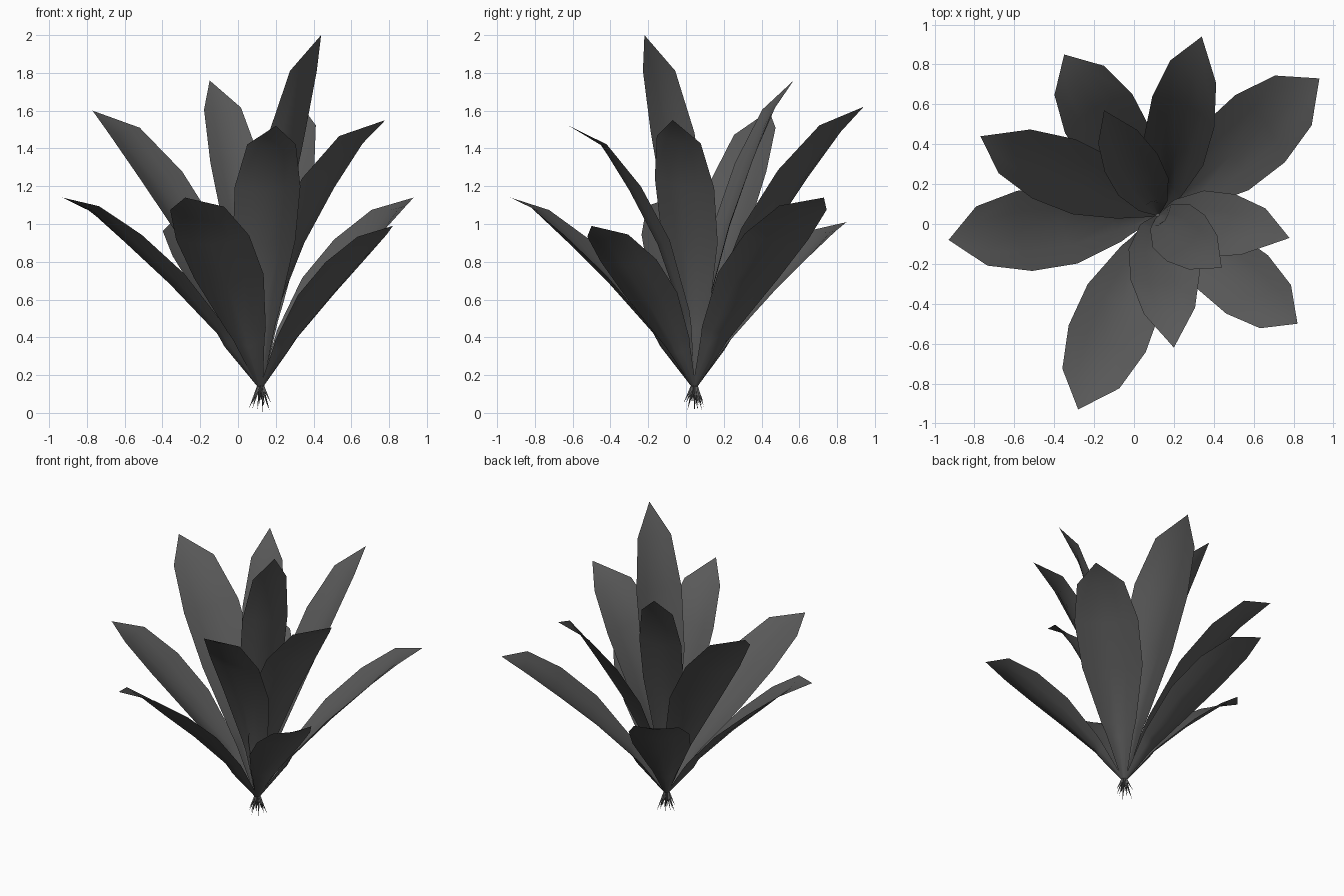
import bpy, bmesh, math, random
from mathutils import Vector

cube = bpy.data.objects.get("Cube")
if cube:
    bpy.data.objects.remove(cube, do_unlink=True)


def material(name, colour):
    m = bpy.data.materials.new(name)
    m.use_nodes = True
    m.diffuse_color = colour
    m.node_tree.nodes["Principled BSDF"].inputs["Base Color"].default_value = colour
    return m


leaf_grey = material("dark leaf grey", (0.1, 0.1, 0.1, 1))
crown = Vector((0.12, 0.045, 0.13))

# Leaf profile: distance along, edge arch, width, cup depth (relative to width)
PROFILE = [
    (0.00, 0.000, 0.06, 0.30),
    (0.20, 0.052, 0.42, 0.27),
    (0.25, 0.062, 0.54, 0.17),
    (0.50, 0.088, 0.95, 0.15),
    (0.71, 0.081, 1.00, 0.13),
    (0.89, 0.054, 0.74, 0.05),
]
ACROSS = (-1, -0.5, 0, 0.5, 1)


def finish(bm, name):
    mesh = bpy.data.meshes.new(name)
    bm.to_mesh(mesh)
    bm.free()
    mesh.materials.append(leaf_grey)
    obj = bpy.data.objects.new(name, mesh)
    bpy.context.collection.objects.link(obj)
    return obj


def leaf(name, tip, width, roll, bend):
    """One arched, cupped leaf from the crown to its tip."""
    tip = Vector(tip)
    chord = tip - crown
    length = chord.length
    along = chord.normalized()
    flat_side = Vector((-along.y, along.x, 0)).normalized()
    flat_up = along.cross(flat_side)
    side = flat_side * math.cos(roll) + flat_up * math.sin(roll)
    up = along.cross(side)
    bm = bmesh.new()
    rows = []
    for t, arch, w, cup in PROFILE:
        centre = crown + chord * t + flat_up * arch * length * bend
        rows.append([bm.verts.new(centre + side * (u * w * width / 2)
                                  - up * (cup * w * width * (1 - abs(u) ** 1.5)))
                     for u in ACROSS])
    for a, b in zip(rows, rows[1:]):
        for i in range(len(ACROSS) - 1):
            bm.faces.new((a[i], a[i + 1], b[i + 1], b[i]))
    end = bm.verts.new(tip)
    for i in range(len(ACROSS) - 1):
        bm.faces.new((rows[-1][i], rows[-1][i + 1], end))
    for f in bm.faces:
        f.smooth = True
    return finish(bm, name)


# Leaves in three tiers: tip, width, roll, bend
tiers = {
    "outer_leaf": [((0.93, 0.73, 1.14), 0.42, -0.10, 1.0),
                   ((-0.35, 0.85, 1.01), 0.39, 0.0, 1.0),
                   ((-0.93, -0.08, 1.14), 0.41, 0.10, 0.95),
                   ((-0.28, -0.93, 1.14), 0.41, 0.08, 0.95),
                   ((0.82, -0.50, 0.99), 0.36, 0.06, 0.9)],
    "middle_leaf": [((0.34, 0.94, 1.62), 0.35, -0.25, 1.0),
                    ((-0.77, 0.44, 1.60), 0.37, -0.25, 1.0),
                    ((0.20, -0.62, 1.52), 0.35, 0.0, 1.5),
                    ((0.78, -0.07, 1.55), 0.36, -0.35, 1.45)],
    "inner_leaf": [((-0.15, 0.57, 1.76), 0.28, -0.15, 0.95),
                   ((0.44, -0.22, 2.00), 0.30, 0.0, 0.75)],
}
for tier, leaves in tiers.items():
    for n, (tip, width, roll, bend) in enumerate(leaves, 1):
        leaf(f"{tier}_{n}", tip, width, roll, bend)

# Roots: thin three-sided spikes fanning down from the crown
random.seed(4)
bm = bmesh.new()
COUNT = 18
for k in range(COUNT):
    a = k * math.tau * 0.382
    spread = 0.065 * math.sqrt((k + 0.5) / COUNT)
    out = Vector((math.cos(a), math.sin(a), 0))
    drop = 0.13 if k == 0 else random.uniform(0.07, 0.12)
    point = bm.verts.new(crown + out * spread - Vector((0, 0, drop)))
    top = crown + out * 0.006 + Vector((0, 0, 0.02))
    ring = [bm.verts.new(top + Vector((math.cos(b), math.sin(b), 0)) * 0.011)
            for b in (a, a + math.tau / 3, a + 2 * math.tau / 3)]
    for i in range(3):
        bm.faces.new((ring[i], point, ring[(i + 1) % 3]))
    bm.faces.new(ring)
bmesh.ops.recalc_face_normals(bm, faces=bm.faces[:])
finish(bm, "roots")
